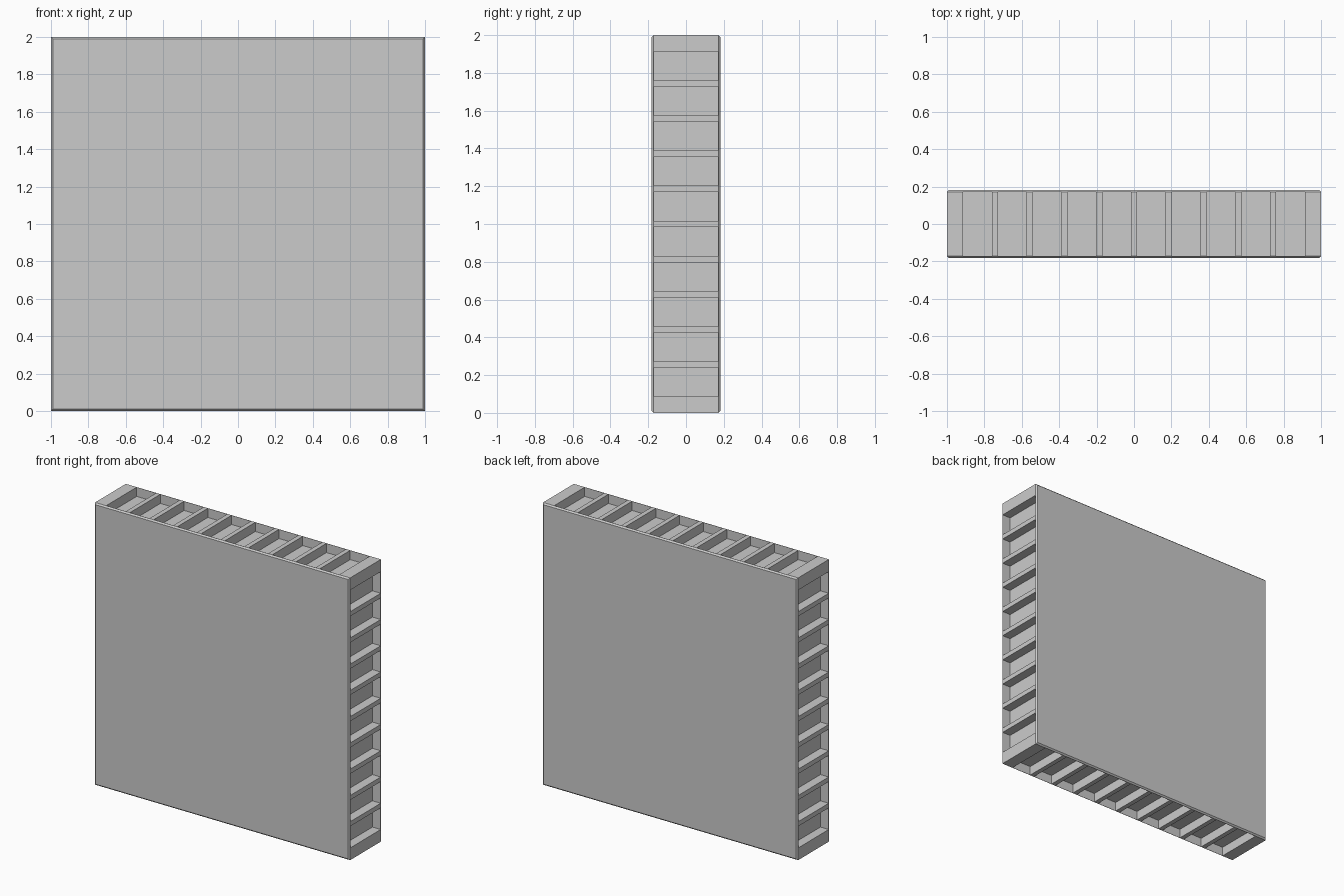
import bpy, bmesh
from mathutils import Matrix, Vector

if "Cube" in bpy.data.objects:
    bpy.data.objects.remove(bpy.data.objects["Cube"])

HALF_Y = 0.182     # half thickness of the panel
CHAMFER = 0.01
POCKET_W = 0.153   # pocket opening along the edge
POCKET_T = 0.34    # pocket opening across the thickness
DEPTH = 0.065      # pocket depth
PITCH = 0.186
COUNT = 10

grey = bpy.data.materials.new("light_grey")
grey.diffuse_color = (0.6, 0.6, 0.6, 1)
grey.use_nodes = True
grey.node_tree.nodes["Principled BSDF"].inputs["Base Color"].default_value = grey.diffuse_color


def add_box(bm, centre, size):
    m = Matrix.Translation(centre) @ Matrix.Diagonal((*size, 1))
    return bmesh.ops.create_cube(bm, size=1, matrix=m)


def make_object(name, bm):
    mesh = bpy.data.meshes.new(name)
    bm.to_mesh(mesh)
    bm.free()
    mesh.materials.append(grey)
    obj = bpy.data.objects.new(name, mesh)
    bpy.context.collection.objects.link(obj)
    return obj


# Slab with a chamfered rim around the front and back faces
bm = bmesh.new()
add_box(bm, Vector((0, 0, 1)), (2, 2 * HALF_Y, 2))
rim = [e for e in bm.edges if abs(e.verts[0].co.y - e.verts[1].co.y) < 1e-5]
bmesh.ops.bevel(bm, geom=rim, offset=CHAMFER, segments=1, affect='EDGES')
panel = make_object("panel", bm)

# Pocket cutters: ten along each of the four narrow sides
bm = bmesh.new()
for i in range(COUNT):
    t = (i - (COUNT - 1) / 2) * PITCH
    for s in (-1, 1):
        add_box(bm, Vector((t, 0, 1 + s)), (POCKET_W, POCKET_T, 2 * DEPTH))
        add_box(bm, Vector((s, 0, 1 + t)), (2 * DEPTH, POCKET_T, POCKET_W))
cutter = make_object("pocket_cutter", bm)
cutter.hide_render = True

# Cut the pockets and bake the result
mod = panel.modifiers.new("pockets", 'BOOLEAN')
mod.operation = 'DIFFERENCE'
mod.solver = 'EXACT'
mod.object = cutter
bpy.context.view_layer.objects.active = panel
panel.select_set(True)
bpy.ops.object.modifier_apply(modifier=mod.name)
bpy.data.objects.remove(cutter)
